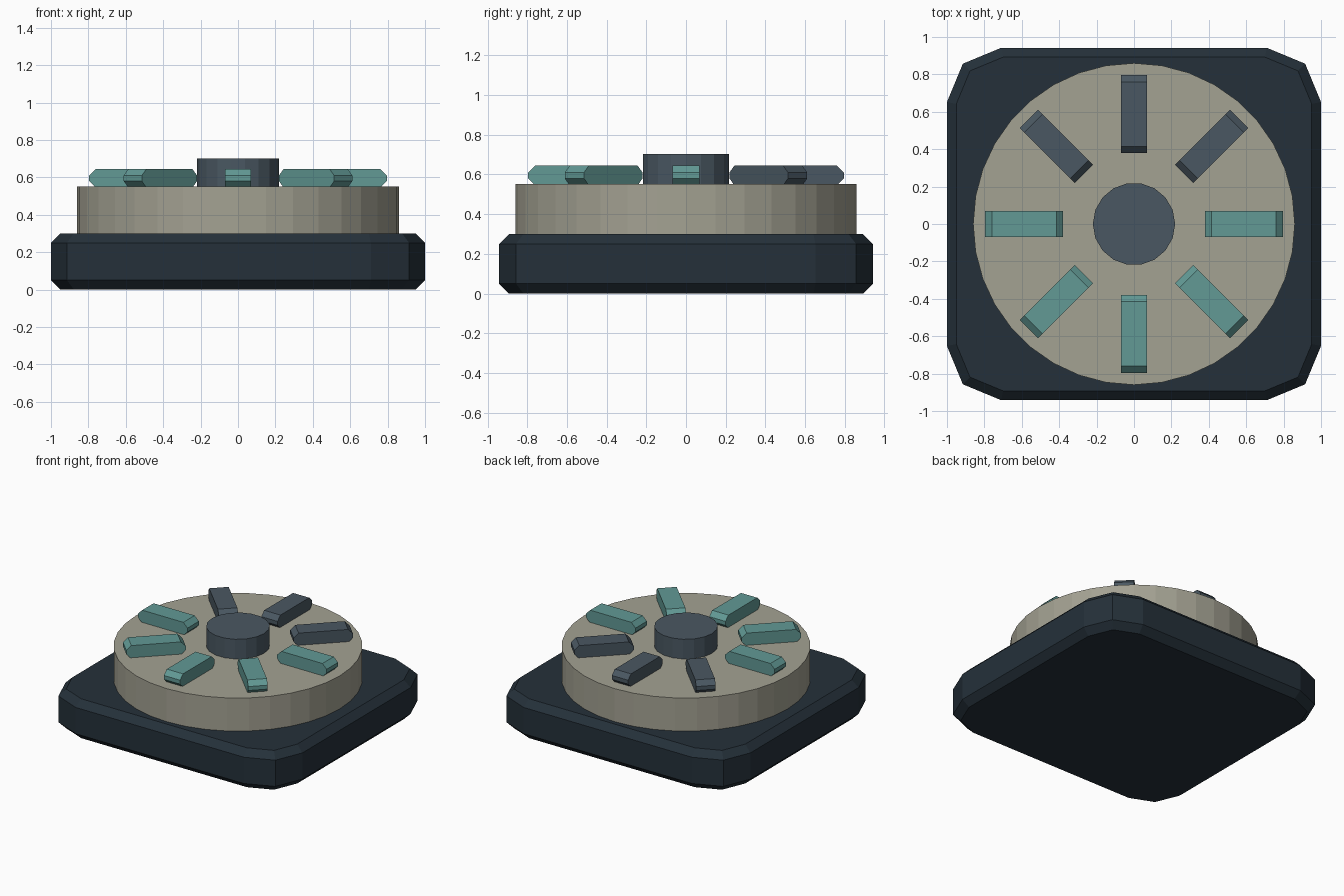
import bpy
import bmesh
import math
from mathutils import Matrix

cube = bpy.data.objects.get("Cube")
if cube:
    bpy.data.objects.remove(cube, do_unlink=True)


def material(name, color):
    mat = bpy.data.materials.new(name)
    mat.use_nodes = True
    mat.diffuse_color = (*color, 1)
    mat.node_tree.nodes["Principled BSDF"].inputs["Base Color"].default_value = (*color, 1)
    return mat


navy = material("dark navy", (0.018, 0.03, 0.042))
stone = material("warm grey", (0.37, 0.36, 0.29))
slate = material("slate", (0.068, 0.097, 0.122))
teal = material("teal", (0.122, 0.32, 0.3))


def add_object(name, bm, mat):
    bmesh.ops.recalc_face_normals(bm, faces=bm.faces)
    mesh = bpy.data.meshes.new(name)
    bm.to_mesh(mesh)
    bm.free()
    mesh.materials.append(mat)
    obj = bpy.data.objects.new(name, mesh)
    bpy.context.collection.objects.link(obj)
    return obj


def box(size, center):
    bm = bmesh.new()
    place = Matrix.Translation(center) @ Matrix.Diagonal((*size, 1))
    bmesh.ops.create_cube(bm, size=1, matrix=place)
    return bm


def bevel(bm, edges, width, segments=1):
    bmesh.ops.bevel(bm, geom=edges, offset=width, offset_type='OFFSET',
                    segments=segments, profile=0.5, affect='EDGES')


def edges_along(bm, axis):
    return [e for e in bm.edges
            if abs((e.verts[0].co - e.verts[1].co).normalized()[axis]) > 0.99]


def cylinder(name, radius, bottom, top, sides, mat):
    bm = bmesh.new()
    place = (Matrix.Translation((0, 0, (bottom + top) / 2))
             @ Matrix.Rotation(math.pi / 2, 4, 'Z'))
    bmesh.ops.create_cone(bm, cap_ends=True, segments=sides, radius1=radius,
                          radius2=radius, depth=top - bottom, matrix=place)
    return add_object(name, bm, mat)


# Base: rounded corners, then a chamfer around the top and bottom rims
bm = box((2, 1.884, 0.3), (0, 0, 0.15))
bevel(bm, edges_along(bm, 2), 0.29, 2)
rims = [e for e in bm.edges if abs(e.verts[0].co.z - e.verts[1].co.z) < 0.001]
bevel(bm, rims, 0.05)
add_object("base", bm, navy)

# Drum and central hub
cylinder("drum", 0.86, 0.3, 0.552, 36, stone)
cylinder("hub", 0.22, 0.552, 0.702, 18, slate)

# Ring of pads with chamfered ends; the three at the back are slate
for i in range(8):
    bm = box((0.417, 0.137, 0.1), (0.587, 0, 0.595))
    bevel(bm, edges_along(bm, 1), 0.035)
    pad = add_object(f"pad_{i + 1}", bm, slate if 1 <= i <= 3 else teal)
    pad.rotation_euler.z = i * math.pi / 4
